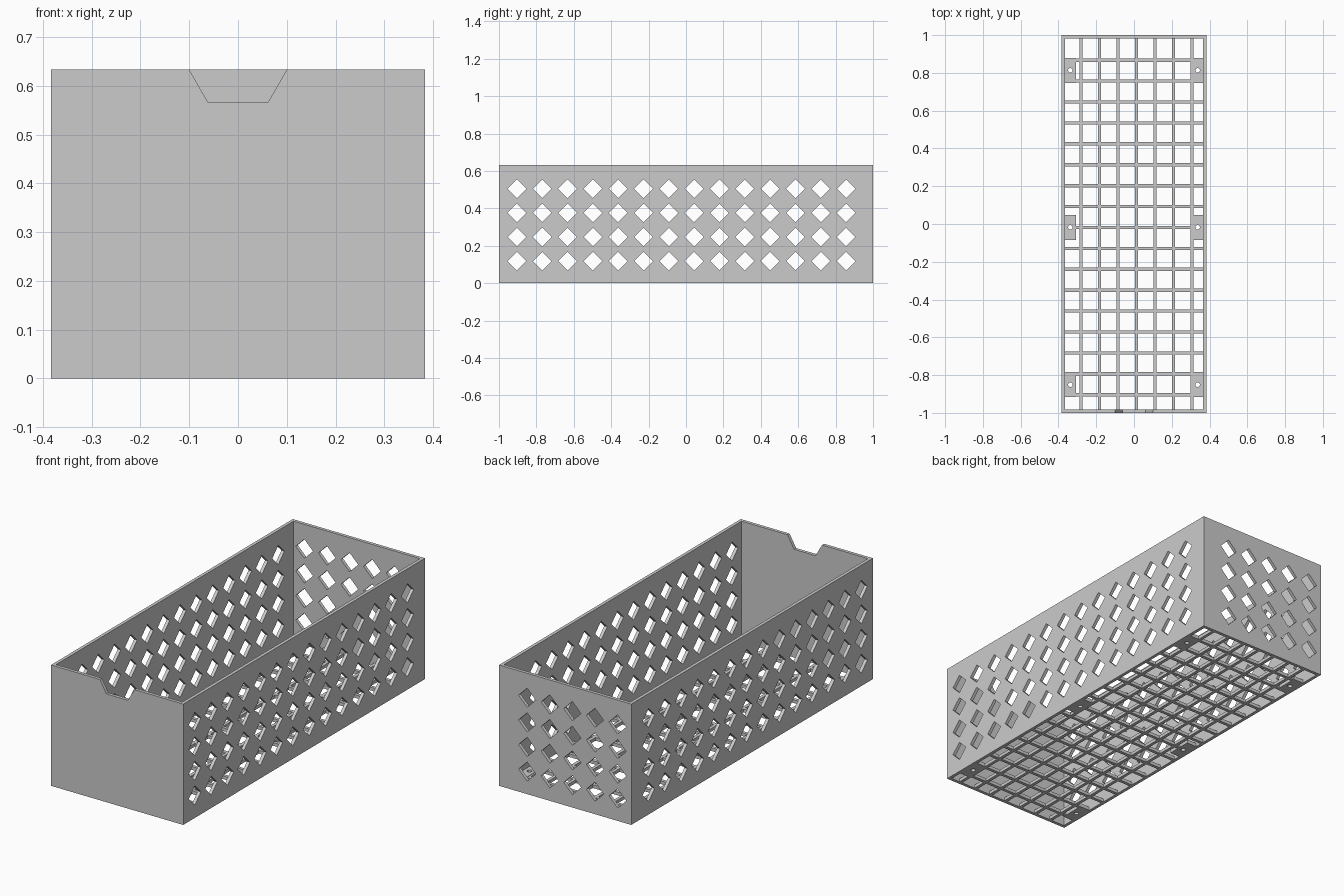
import bpy, bmesh, math
from mathutils import Matrix, Vector

if "Cube" in bpy.data.objects:
    bpy.data.objects.remove(bpy.data.objects["Cube"], do_unlink=True)

W, L, H, T = 0.383, 1.0, 0.633, 0.017   # half width, half length, height, wall
IX, IY = W - T, L - T                   # inner half sizes

grey = bpy.data.materials.new("plain grey")
grey.use_nodes = True
COLOUR = (0.6, 0.6, 0.6, 1)
grey.diffuse_color = COLOUR
grey.node_tree.nodes["Principled BSDF"].inputs["Base Color"].default_value = COLOUR


def add_box(bm, x0, x1, y0, y1, z0, z1):
    size = Matrix.Diagonal((x1 - x0, y1 - y0, z1 - z0, 1))
    centre = Matrix.Translation(((x0 + x1) / 2, (y0 + y1) / 2, (z0 + z1) / 2))
    bmesh.ops.create_cube(bm, size=1, matrix=centre @ size)


def add_prism(bm, points, offset):
    face = bm.faces.new([bm.verts.new(p) for p in points])
    out = bmesh.ops.extrude_face_region(bm, geom=[face])["geom"]
    verts = [v for v in out if isinstance(v, bmesh.types.BMVert)]
    bmesh.ops.translate(bm, verts=verts, vec=offset)


def finish(bm, name, helper=False):
    bmesh.ops.recalc_face_normals(bm, faces=bm.faces)
    mesh = bpy.data.meshes.new(name)
    bm.to_mesh(mesh)
    bm.free()
    mesh.materials.append(grey)
    obj = bpy.data.objects.new(name, mesh)
    bpy.context.collection.objects.link(obj)
    if helper:
        obj.hide_render = True
    return obj


def combine(target, other, operation):
    mod = target.modifiers.new(other.name, "BOOLEAN")
    mod.operation, mod.solver, mod.object = operation, "EXACT", other
    bpy.context.view_layer.objects.active = target
    bpy.ops.object.modifier_apply(modifier=mod.name)
    bpy.data.objects.remove(other, do_unlink=True)


# Outer walls, open at top and bottom
bm = bmesh.new()
add_box(bm, -W, W, -L, L, 0, H)
walls = finish(bm, "basket_walls")
bm = bmesh.new()
add_box(bm, -IX, IX, -IY, IY, -0.1, H + 0.1)
combine(walls, finish(bm, "inner_cutter", True), "DIFFERENCE")

# Diamond holes through both long walls, then through the back wall
R = 0.05
rows = [0.118 + 0.129 * i for i in range(4)]
corners = [(R, 0), (0, R), (-R, 0), (0, -R)]
bm = bmesh.new()
for z in rows:
    for i in range(14):
        y = -0.904 + 0.1354 * i
        add_prism(bm, [(-0.5, y + a, z + b) for a, b in corners], Vector((1, 0, 0)))
combine(walls, finish(bm, "side_hole_cutter", True), "DIFFERENCE")
bm = bmesh.new()
for z in rows:
    for i in range(5):
        x = -0.304 + 0.131 * i
        add_prism(bm, [(x + a, 0.9, z + b) for a, b in corners], Vector((0, 0.2, 0)))
combine(walls, finish(bm, "back_hole_cutter", True), "DIFFERENCE")

# Tapered notch in the top of the front wall
top = H + 0.02
flare = 0.1 + 0.02 * 0.038 / 0.066
bm = bmesh.new()
add_prism(bm, [(-0.062, -1.1, 0.567), (0.062, -1.1, 0.567),
               (flare, -1.1, top), (-flare, -1.1, top)], Vector((0, 0.2, 0)))
combine(walls, finish(bm, "notch_cutter", True), "DIFFERENCE")

# Floor slab cut into a lattice
FLOOR = 0.017
BAR = 0.0085   # half bar width


def gaps(centres, limit):
    starts = [-limit] + [c + BAR for c in centres]
    ends = [c - BAR for c in centres] + [limit]
    return list(zip(starts, ends))


bm = bmesh.new()
add_box(bm, -IX, IX, -IY, IY, 0, FLOOR)
floor = finish(bm, "floor_grid")
bm = bmesh.new()
for x0, x1 in gaps([-0.281 + 0.098 * i for i in range(7)], IX):
    for y0, y1 in gaps([-0.904 + 0.1107 * i for i in range(17)], IY):
        # Outermost cells run past the slab so that no sliver is left
        x0 -= 0.005 if x0 == -IX else 0
        x1 += 0.005 if x1 == IX else 0
        y0 -= 0.005 if y0 == -IY else 0
        y1 += 0.005 if y1 == IY else 0
        add_box(bm, x0, x1, y0, y1, -0.05, 0.05)
combine(floor, finish(bm, "cell_cutter", True), "DIFFERENCE")

# Mounting tabs with round screw holes
tabs, holes = bmesh.new(), bmesh.new()
for y in (-0.851, -0.018, 0.813):
    for side in (-1, 1):
        xs = sorted((side * IX, side * 0.308))
        add_box(tabs, *xs, y - 0.066, y + 0.066, 0, FLOOR + 0.002)
        bmesh.ops.create_cone(holes, cap_ends=True, segments=24, radius1=0.012,
                              radius2=0.012, depth=0.1,
                              matrix=Matrix.Translation((side * 0.337, y, 0)))
combine(floor, finish(tabs, "mounting_tabs", True), "UNION")
combine(floor, finish(holes, "screw_hole_cutter", True), "DIFFERENCE")
